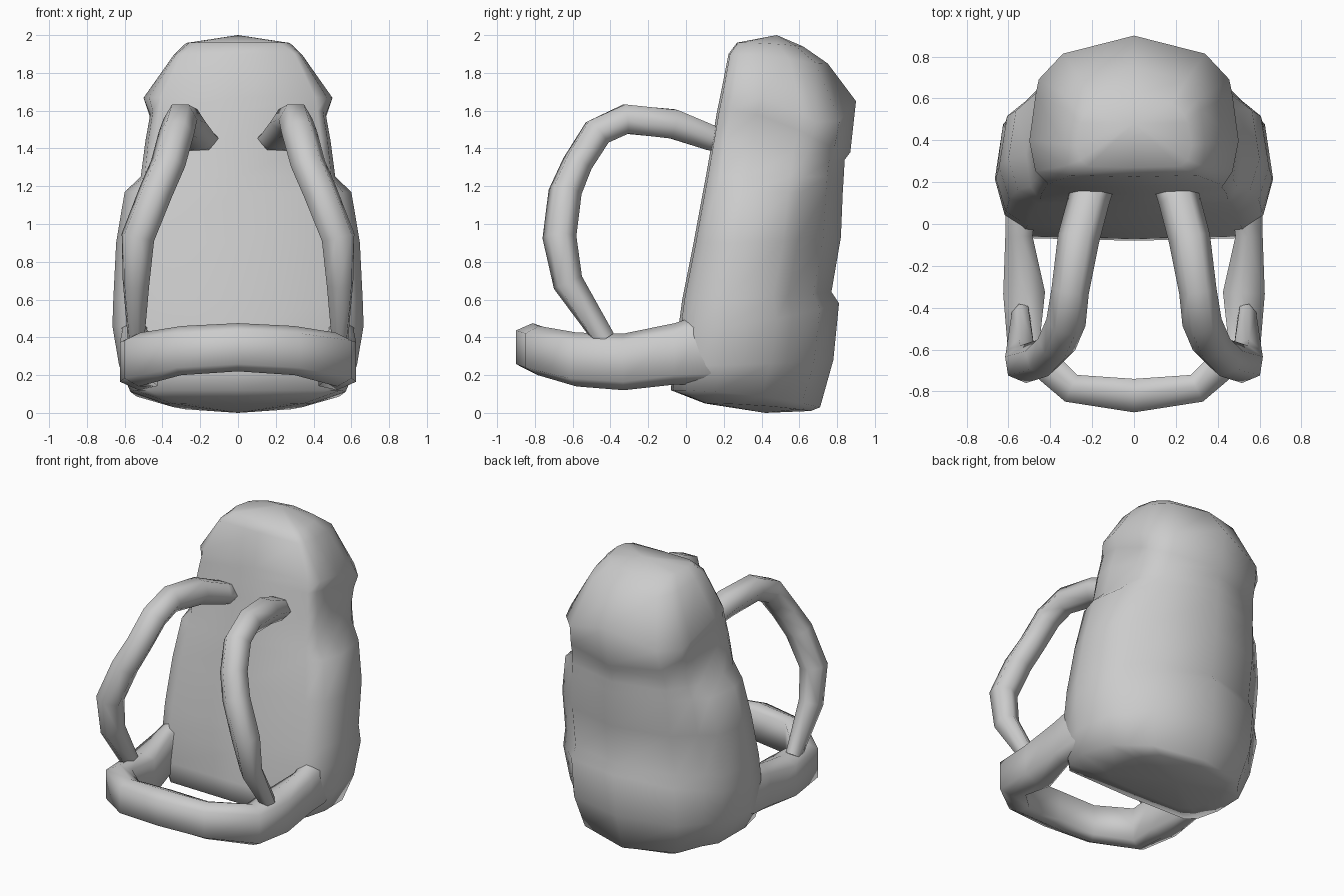
import bpy, bmesh, math
from mathutils import Vector

if "Cube" in bpy.data.objects:
    bpy.data.objects.remove(bpy.data.objects["Cube"])

grey = bpy.data.materials.new("grey canvas")
grey.diffuse_color = (0.6, 0.6, 0.6, 1)
grey.use_nodes = True
grey.node_tree.nodes["Principled BSDF"].inputs["Base Color"].default_value = grey.diffuse_color


def loft(name, rings, caps=None, angle=85):
    """Skin a list of equal-length point rings; caps are optional end centres."""
    bm = bmesh.new()
    vr = [[bm.verts.new(p) for p in r] for r in rings]
    n = len(vr[0])
    for a, b in zip(vr, vr[1:]):
        for i in range(n):
            j = (i + 1) % n
            bm.faces.new((a[i], a[j], b[j], b[i]))
    for ring, c in zip((vr[0], vr[-1]), caps or (None, None)):
        if c is None:
            bm.faces.new(ring)
        else:
            v = bm.verts.new(c)
            for i in range(n):
                bm.faces.new((ring[i], ring[(i + 1) % n], v))
    bmesh.ops.recalc_face_normals(bm, faces=bm.faces)
    me = bpy.data.meshes.new(name)
    bm.to_mesh(me)
    bm.free()
    ob = bpy.data.objects.new(name, me)
    bpy.context.collection.objects.link(ob)
    me.materials.append(grey)
    bpy.ops.object.select_all(action='DESELECT')
    ob.select_set(True)
    bpy.context.view_layer.objects.active = ob
    bpy.ops.object.shade_smooth_by_angle(angle=math.radians(angle))
    return ob


def body_ring(zf, zb, f, b, wf, ws, wk, wb, sag=0):
    """Rounded section: flat front, bulging sides, narrower back; sag lowers the back corners."""
    d = b - f
    half = [(0, 0, 0), (wf, 0.015, 0), (wf + 0.68 * (ws - wf), 0.10, 0), (ws, 0.30, 0),
            (ws * 0.94, 0.61, 0.7), (wk, 0.71, 1), (wb, 0.88, 0.9), (0, 1, 0)]
    pts = half + [(-x, t, s) for x, t, s in half[-2:0:-1]]
    return [Vector((x, f + d * t, zf + (zb - zf) * t * t - sag * s)) for x, t, s in pts]


# Pack body with side pockets, back pocket ledge and overhanging lid
sections = [
    (0.05, 0.01, 0.10, 0.66, 0.28, 0.38, 0.34, 0.28),
    (0.12, 0.03, -0.08, 0.71, 0.48, 0.57, 0.46, 0.36),
    (0.25, 0.28, -0.07, 0.78, 0.51, 0.63, 0.51, 0.40),
    (0.45, 0.58, -0.04, 0.81, 0.52, 0.665, 0.53, 0.40),
    (0.60, 0.64, -0.02, 0.77, 0.51, 0.66, 0.52, 0.39),
    (0.90, 0.93, 0.04, 0.82, 0.49, 0.645, 0.51, 0.38),
    (1.17, 1.17, 0.09, 0.83, 0.46, 0.60, 0.48, 0.37),
    (1.25, 1.25, 0.105, 0.835, 0.45, 0.515, 0.455, 0.37),
    (1.45, 1.34, 0.14, 0.84, 0.44, 0.49, 0.44, 0.36, 0.04),
    (1.60, 1.38, 0.165, 0.87, 0.42, 0.465, 0.44, 0.35, 0.03),
    (1.67, 1.65, 0.18, 0.90, 0.41, 0.50, 0.455, 0.34, 0.12),
    (1.90, 1.85, 0.225, 0.75, 0.30, 0.34, 0.31, 0.25, 0.01),
    (1.96, 1.94, 0.27, 0.62, 0.22, 0.275, 0.24, 0.18),
]
loft("pack_body", [body_ring(*s) for s in sections],
     caps=((0, 0.42, 0.0), (0, 0.48, 2.0)))

# Hip belt: padded band looping round the front; (x, y, z_low, z_high, half thickness)
belt = [(0.46, 0.30, 0.18, 0.58, 0.10), (0.54, 0.08, 0.15, 0.52, 0.075),
        (0.55, -0.06, 0.15, 0.475, 0.065), (0.525, -0.33, 0.12, 0.42, 0.10),
        (0.525, -0.58, 0.14, 0.425, 0.085),
        (0.30, -0.785, 0.20, 0.46, 0.07), (0, -0.82, 0.22, 0.475, 0.08)]
path = belt + [(-x, y, a, b, t) for x, y, a, b, t in belt[-2::-1]]
rings = []
for i, (x, y, lo, hi, t) in enumerate(path):
    p, q = path[max(i - 1, 0)], path[min(i + 1, len(path) - 1)]
    tan = Vector((q[0] - p[0], q[1] - p[1], 0)).normalized()
    side = Vector((tan.y, -tan.x, 0))
    mid, h = (lo + hi) / 2, (hi - lo) / 2
    rings.append([Vector((x, y, mid)) + side * (t * u) + Vector((0, 0, h * v))
                  for u, v in ((1, 0.8), (0.1, 1), (-1, 0.7), (-1, -0.7), (0, -1), (1, -0.85))])
loft("hip_belt", rings)

# Shoulder straps: padded six-sided tubes; (x, y, z, half width, half thickness, roll)
strap = [(0.19, 0.20, 1.44, 0.10, 0.06, 0), (0.215, 0.12, 1.46, 0.10, 0.07, 0),
         (0.265, -0.07, 1.53, 0.10, 0.08, 0), (0.305, -0.32, 1.555, 0.09, 0.08, 0),
         (0.325, -0.47, 1.485, 0.095, 0.08, 5), (0.37, -0.575, 1.32, 0.095, 0.075, 10),
         (0.435, -0.64, 1.17, 0.095, 0.08, 15), (0.53, -0.67, 0.93, 0.095, 0.08, 22),
         (0.54, -0.625, 0.69, 0.075, 0.075, 22), (0.54, -0.43, 0.39, 0.045, 0.055, 15)]
for name, s in (("right_strap", 1), ("left_strap", -1)):
    rings = []
    for i, (x, y, z, w, t, roll) in enumerate(strap):
        p, q = strap[max(i - 1, 0)], strap[min(i + 1, len(strap) - 1)]
        tan = (Vector(q[:3]) - Vector(p[:3])).normalized()
        r = math.radians(roll)
        across = Vector((math.cos(r), math.sin(r), 0))
        across = (across - tan * tan.dot(across)).normalized()
        out = tan.cross(across)
        ring = []
        for k in range(6):
            a = math.radians(60 * k)
            v = Vector((x, y, z)) + across * (w * math.cos(a)) + out * (t * 1.12 * math.sin(a))
            ring.append((v.x * s, v.y, v.z))
        rings.append(ring)
    loft(name, rings)
